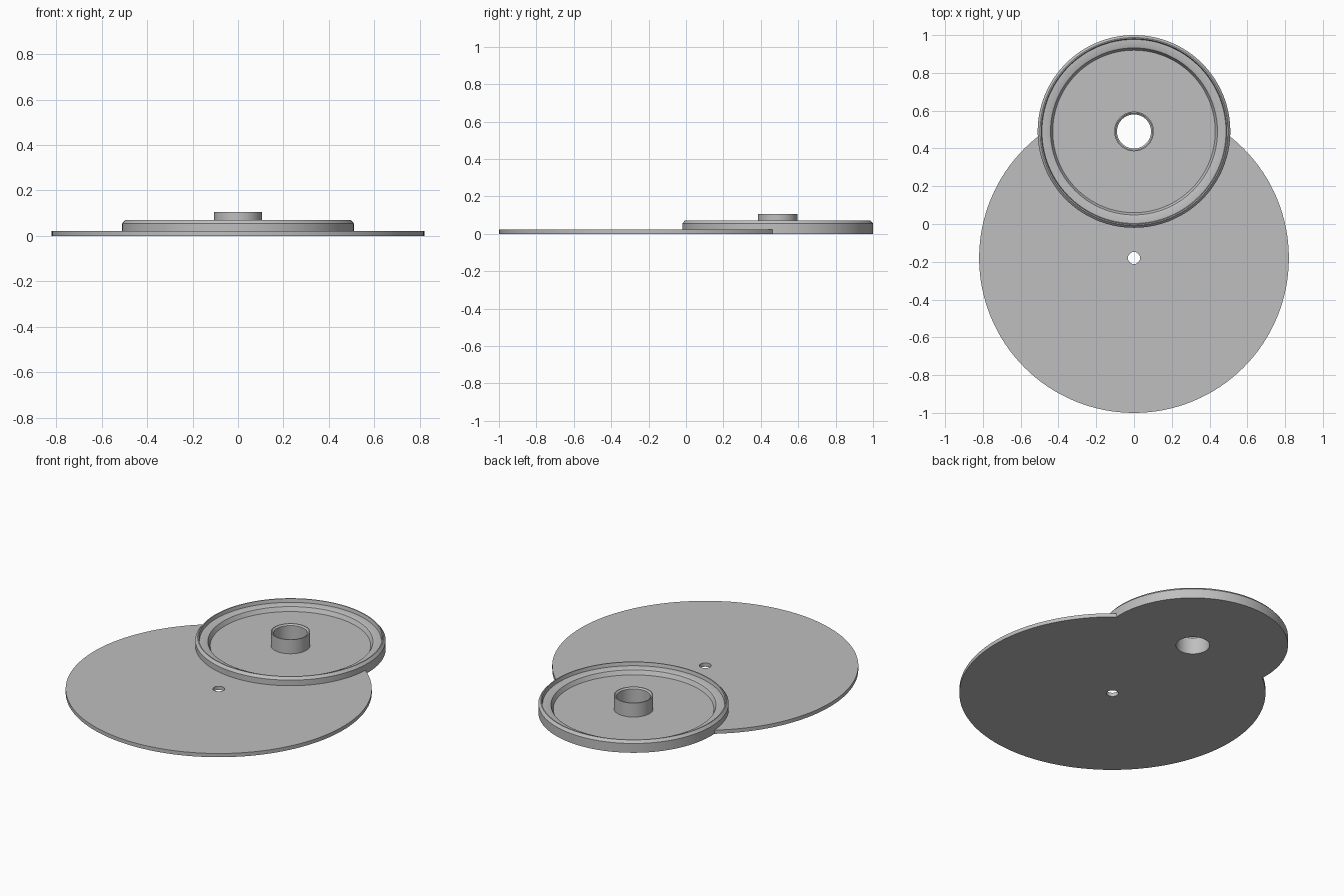
import bpy
import bmesh
from math import cos, sin, tau, radians

cube = bpy.data.objects.get("Cube")
if cube:
    bpy.data.objects.remove(cube, do_unlink=True)

grey = bpy.data.materials.new("plain grey")
grey.use_nodes = True
colour = (0.52, 0.52, 0.52, 1)
grey.diffuse_color = colour
grey.node_tree.nodes["Principled BSDF"].inputs["Base Color"].default_value = colour


def revolve(name, profile, y, sides=128):
    """Turn a closed (radius, height) profile about a vertical axis at y."""
    bm = bmesh.new()
    rings = []
    for i in range(sides):
        a = tau * i / sides
        rings.append([bm.verts.new((r * cos(a), r * sin(a), z)) for r, z in profile])
    n = len(profile)
    for i in range(sides):
        here, there = rings[i], rings[(i + 1) % sides]
        for j in range(n):
            k = (j + 1) % n
            bm.faces.new((here[j], there[j], there[k], here[k]))
    bmesh.ops.recalc_face_normals(bm, faces=bm.faces)
    mesh = bpy.data.meshes.new(name)
    bm.to_mesh(mesh)
    bm.free()
    mesh.materials.append(grey)
    obj = bpy.data.objects.new(name, mesh)
    obj.location.y = y
    bpy.context.collection.objects.link(obj)
    return obj


def smooth(obj):
    bpy.ops.object.select_all(action='DESELECT')
    obj.select_set(True)
    bpy.context.view_layer.objects.active = obj
    bpy.ops.object.shade_smooth_by_angle(angle=radians(25))


plate_y, dish_y = -0.18, 0.49
floor = 0.022

# Large thin plate with a small centre hole
plate = revolve("base_plate", [(0.032, 0), (0.82, 0), (0.82, floor), (0.032, floor)], plate_y)

# Round dish: stepped rim, flat floor and hollow centre boss
dish = revolve("rimmed_dish", [
    (0.09, 0), (0.51, 0),
    (0.51, 0.055), (0.497, 0.07), (0.491, 0.07),     # outer wall and chamfered lip
    (0.487, 0.05), (0.451, 0.05),                    # recessed ledge
    (0.442, 0.046), (0.43, floor),                   # inner slope
    (0.105, floor), (0.105, 0.105),                  # floor and boss wall
    (0.099, 0.105), (0.09, 0.098),                   # bevelled bore
], dish_y)

# Cut the plate away where the dish sits
bpy.ops.mesh.primitive_cylinder_add(vertices=128, radius=0.505, depth=0.4, location=(0, dish_y, 0))
cutter = bpy.context.object
cutter.name = "dish_cutter"
cutter.hide_render = True
cut = plate.modifiers.new("dish_cut", 'BOOLEAN')
cut.operation = 'DIFFERENCE'
cut.solver = 'EXACT'
cut.object = cutter
bpy.context.view_layer.objects.active = plate
bpy.ops.object.modifier_apply(modifier=cut.name)
bpy.data.objects.remove(cutter, do_unlink=True)

for part in (plate, dish):
    smooth(part)
